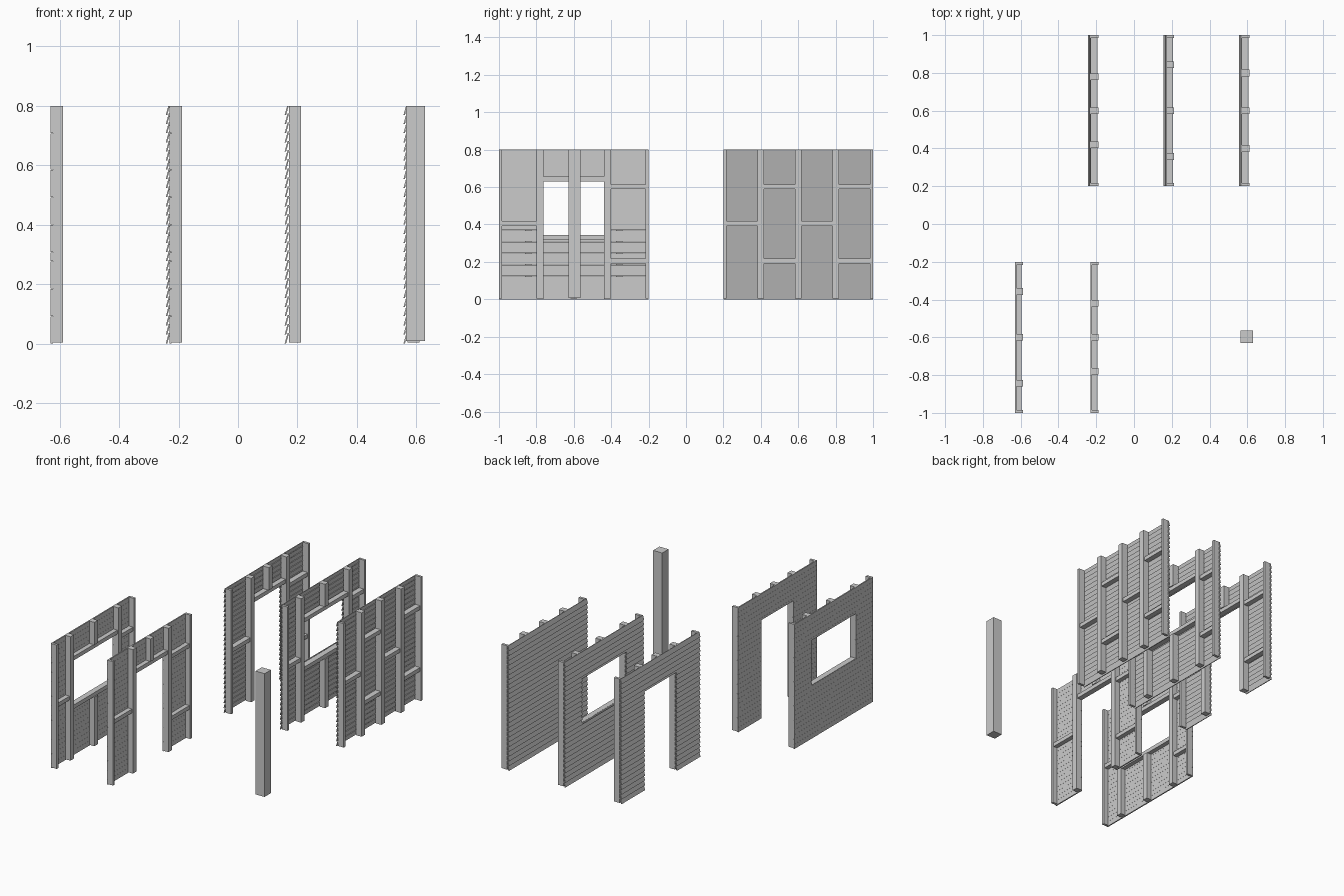
import bpy, bmesh

if "Cube" in bpy.data.objects:
    bpy.data.objects.remove(bpy.data.objects["Cube"])

PITCH = 0.0308
COUNT = 26
HEIGHT = 0.8


def prism(bm, profile, y0, y1):
    """Extrude an x-z profile along y."""
    a = [bm.verts.new((x, y0, z)) for x, z in profile]
    b = [bm.verts.new((x, y1, z)) for x, z in profile]
    n = len(profile)
    bm.faces.new(a)
    bm.faces.new(b[::-1])
    for i in range(n):
        j = (i + 1) % n
        bm.faces.new((a[j], a[i], b[i], b[j]))


def box(bm, x0, x1, y0, y1, z0, z1):
    prism(bm, [(x0, z0), (x1, z0), (x1, z1), (x0, z1)], y0, y1)


def finish(bm, name):
    bmesh.ops.recalc_face_normals(bm, faces=bm.faces[:])
    me = bpy.data.meshes.new(name)
    bm.to_mesh(me)
    bm.free()
    ob = bpy.data.objects.new(name, me)
    bpy.context.collection.objects.link(ob)
    return ob


def siding(name, x, yc, lapped, hole):
    bm = bmesh.new()

    def board(z0, z1, lo, hi, y0, y1):
        # one board, clipped to the height range lo..hi
        a, b = max(z0, lo), min(z1, hi)
        if b - a < 0.001:
            return
        if lapped:
            def fx(z):
                return x - 0.043 + 0.010 * (z - z0) / (PITCH * 1.15)
            t = 0.005
        else:
            def fx(z):
                return x - 0.031
            t = 0.008
        prism(bm, [(fx(a), a), (fx(a) + t, a), (fx(b) + t, b), (fx(b), b)], y0, y1)

    y0, y1 = yc - 0.4, yc + 0.4
    for i in range(COUNT):
        z0 = i * PITCH
        z1 = z0 + PITCH * (1.15 if lapped else 0.98)
        if hole is None:
            board(z0, z1, 0, HEIGHT, y0, y1)
        else:
            half, bottom, top = hole
            board(z0, z1, 0, HEIGHT, y0, yc - half)
            board(z0, z1, 0, HEIGHT, yc + half, y1)
            board(z0, z1, 0, bottom, yc - half, yc + half)
            board(z0, z1, top, HEIGHT, yc - half, yc + half)
    finish(bm, name)


def framing(name, x, yc, kind, lapped):
    bm = bmesh.new()
    xa, xb = x - (0.029 if lapped else 0.023), x + 0.0115
    w = 0.018
    offset = {"solid": 0.2, "door": 0.18, "window": 0.243}[kind]

    def stud(y, z0=0.004, z1=HEIGHT):
        box(bm, xa, xb, y - w, y + w, z0, z1)

    def block(y0, y1, z):
        box(bm, xa, xb - 0.006, y0, y1, z - 0.0125, z + 0.0125)

    # end studs and the two inner studs
    box(bm, xa, xb, yc - 0.4, yc - 0.384, 0.004, HEIGHT)
    box(bm, xa, xb, yc + 0.384, yc + 0.4, 0.004, HEIGHT)
    stud(yc - offset)
    stud(yc + offset)
    # staggered blocking in the outer bays
    block(yc - 0.384, yc - offset - w, 0.405)
    for z in (0.205, 0.602):
        block(yc + offset + w, yc + 0.384, z)
    inner = offset - w
    if kind == "solid":
        stud(yc)
        block(yc + w, yc + inner, 0.405)
        for z in (0.205, 0.602):
            block(yc - inner, yc - w, z)
    else:
        # header and short stud above the opening
        block(yc - inner, yc + inner, 0.643)
        stud(yc, 0.655)
        if kind == "window":
            block(yc - inner, yc + inner, 0.3315)
            stud(yc, 0.004, 0.319)
    finish(bm, name)


# wall panels: type, x, y centre, overlapping boards
panels = [
    ("door", -0.2, 0.6, True),
    ("window", 0.2, 0.6, True),
    ("solid", 0.6, 0.6, True),
    ("window", -0.6, -0.6, False),
    ("door", -0.2, -0.6, False),
]
holes = {
    "solid": None,
    "door": (0.162, 0.0, 0.631),
    "window": (0.225, 0.344, 0.631),
}
for kind, x, yc, lapped in panels:
    style = "lapped" if lapped else "flush"
    siding(f"{style}_{kind}_siding", x, yc, lapped, holes[kind])
    framing(f"{style}_{kind}_frame", x, yc, kind, lapped)

# free-standing corner post
bm = bmesh.new()
box(bm, 0.565, 0.629, -0.629, -0.565, 0.008, HEIGHT)
finish(bm, "corner_post")
